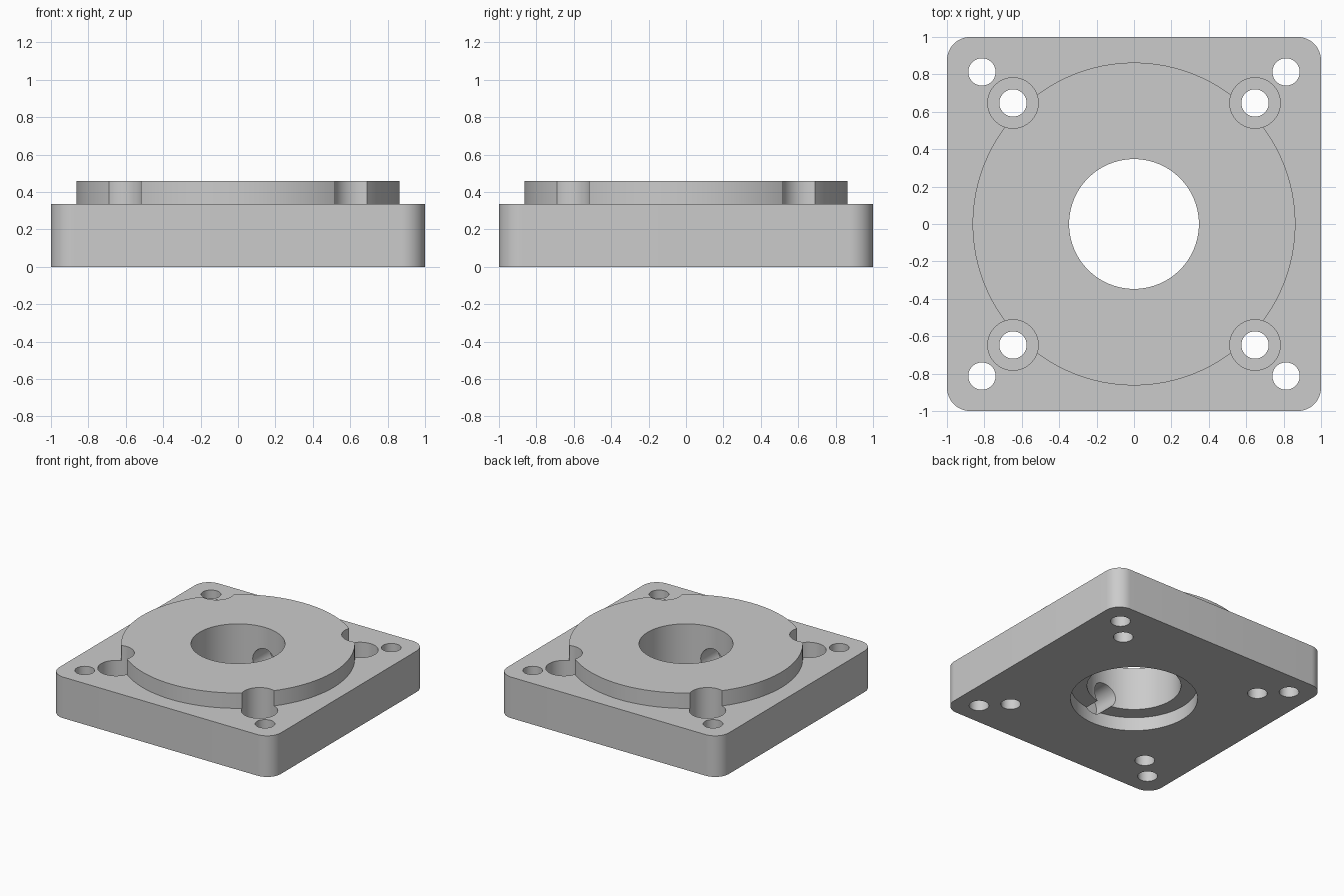
import bpy
import bmesh
import math
from mathutils import Matrix, Vector

PLATE_TOP = 0.335
TOP = 0.46

cube = bpy.data.objects.get("Cube")
if cube:
    bpy.data.objects.remove(cube, do_unlink=True)

grey = bpy.data.materials.new("plain_grey")
grey.use_nodes = True
colour = (0.6, 0.6, 0.6, 1)
grey.diffuse_color = colour
grey.node_tree.nodes["Principled BSDF"].inputs["Base Color"].default_value = colour


def make_object(name, bm):
    bmesh.ops.recalc_face_normals(bm, faces=bm.faces)
    mesh = bpy.data.meshes.new(name)
    bm.to_mesh(mesh)
    bm.free()
    mesh.materials.append(grey)
    obj = bpy.data.objects.new(name, mesh)
    bpy.context.collection.objects.link(obj)
    return obj


def cylinder(name, radius, start, end, segments=64):
    """Solid cylinder running between two points."""
    start, end = Vector(start), Vector(end)
    axis = end - start
    matrix = Matrix.Translation((start + end) / 2) @ axis.to_track_quat('Z', 'Y').to_matrix().to_4x4()
    bm = bmesh.new()
    bmesh.ops.create_cone(bm, cap_ends=True, segments=segments, radius1=radius,
                          radius2=radius, depth=axis.length, matrix=matrix)
    return make_object(name, bm)


def combine(target, tool, operation):
    """Apply a boolean and discard the tool."""
    mod = target.modifiers.new(operation.lower(), 'BOOLEAN')
    mod.operation = operation
    mod.solver = 'EXACT'
    mod.object = tool
    bpy.context.view_layer.objects.active = target
    bpy.ops.object.modifier_apply(modifier=mod.name)
    bpy.data.objects.remove(tool, do_unlink=True)


def drill(target, radius, start, end, segments=64):
    combine(target, cylinder("drill", radius, start, end, segments), 'DIFFERENCE')


# Square base plate with rounded vertical corners
bm = bmesh.new()
bmesh.ops.create_cube(bm, size=1, matrix=Matrix.Translation((0, 0, PLATE_TOP / 2))
                      @ Matrix.Diagonal((2, 2, PLATE_TOP, 1)))
uprights = [e for e in bm.edges if abs(e.verts[0].co.z - e.verts[1].co.z) > 0.1]
bmesh.ops.bevel(bm, geom=uprights, offset=0.125, segments=12, profile=0.5, affect='EDGES')
flange = make_object("mounting_flange", bm)

# Raised round pilot
combine(flange, cylinder("pilot", 0.863, (0, 0, 0.2), (0, 0, TOP), 128), 'UNION')

# Central bore and the wider recess underneath
drill(flange, 0.347, (0, 0, -1), (0, 0, 1), 96)
drill(flange, 0.469, (0, 0, -1), (0, 0, 0.11), 96)

# Blind cross holes in the bore wall, front and back
for side in (-1, 1):
    drill(flange, 0.1, (0, 0.2 * side, 0.185), (0, 0.55 * side, 0.185))

# Corner holes and counterbored screw holes
for sx in (-1, 1):
    for sy in (-1, 1):
        for place in (0.813, 0.647):
            x, y = place * sx, place * sy
            drill(flange, 0.073, (x, y, -1), (x, y, 1), 48)
        drill(flange, 0.135, (x, y, 0.2), (x, y, 1))

# Smooth curved walls, keep machined edges sharp
bpy.ops.object.select_all(action='DESELECT')
flange.select_set(True)
bpy.context.view_layer.objects.active = flange
bpy.ops.object.shade_smooth_by_angle(angle=math.radians(30))
